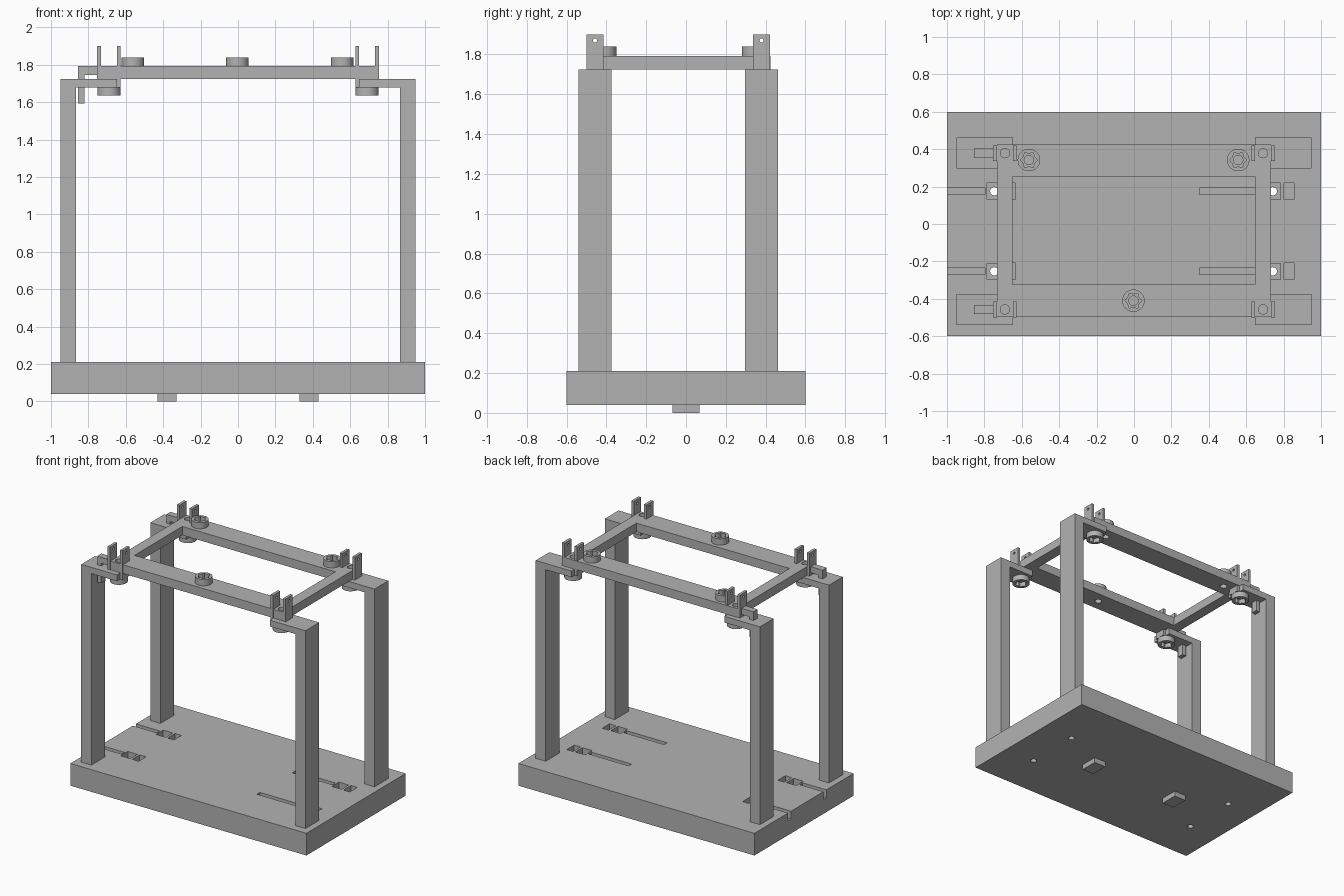
import bpy, bmesh, math

cube = bpy.data.objects.get("Cube")
if cube:
    bpy.data.objects.remove(cube, do_unlink=True)

GREY = (0.45, 0.45, 0.45, 1)
mat = bpy.data.materials.new("plain grey")
mat.use_nodes = True
mat.diffuse_color = GREY
mat.node_tree.nodes["Principled BSDF"].inputs["Base Color"].default_value = GREY


def finish(name, bm):
    bmesh.ops.recalc_face_normals(bm, faces=bm.faces)
    mesh = bpy.data.meshes.new(name)
    bm.to_mesh(mesh)
    bm.free()
    mesh.materials.append(mat)
    ob = bpy.data.objects.new(name, mesh)
    bpy.context.collection.objects.link(ob)
    return ob


def prism(name, points, vector):
    """Extrude a closed profile of 3D points along a vector."""
    bm = bmesh.new()
    face = bm.faces.new([bm.verts.new(p) for p in points])
    out = bmesh.ops.extrude_face_region(bm, geom=[face])
    verts = [g for g in out["geom"] if isinstance(g, bmesh.types.BMVert)]
    bmesh.ops.translate(bm, verts=verts, vec=vector)
    return finish(name, bm)


def box(name, x, y, z):
    pts = [(x[0], y[0], z[0]), (x[1], y[0], z[0]), (x[1], y[1], z[0]), (x[0], y[1], z[0])]
    return prism(name, pts, (0, 0, z[1] - z[0]))


def disc(name, x, y, z, radii, n=32):
    """Vertical prism; alternating radii give a star outline."""
    pts = []
    for i in range(n):
        a, r = math.tau * i / n, radii[i % len(radii)]
        pts.append((x + r * math.cos(a), y + r * math.sin(a), z[0]))
    return prism(name, pts, (0, 0, z[1] - z[0]))


def cut(ob, *cutters):
    bpy.context.view_layer.objects.active = ob
    for c in cutters:
        c.hide_render = True
        mod = ob.modifiers.new("cut", "BOOLEAN")
        mod.operation, mod.solver, mod.object = "DIFFERENCE", "EXACT", c
        bpy.ops.object.modifier_apply(modifier=mod.name)
        bpy.data.objects.remove(c, do_unlink=True)


def smooth(ob):
    bpy.ops.object.select_all(action="DESELECT")
    ob.select_set(True)
    bpy.context.view_layer.objects.active = ob
    bpy.ops.object.shade_smooth_by_angle(angle=math.radians(25))


# Heights of the main levels
BASE, ARM, SEAT, TOP = 0.21, 1.677, 1.725, 1.792
POST_Y = {"front": -0.457, "back": 0.379}
SIDES = {"left": 1, "right": -1}

# Base plate with cable grooves, pockets and bolt holes
base = box("base_plate", (-1, 1), (-0.6, 0.6), (0.04, BASE))
cut_z = (0.15, 0.3)
for y in (0.175, -0.253):
    for x in (-0.747, 0.742):
        groove_start = max(x - 0.392, -1.1)
        cut(base,
            box("groove", (groove_start, x - 0.05), (y - 0.018, y + 0.018), cut_z),
            box("nut_pocket", (x - 0.04, x + 0.042), (y - 0.043, y + 0.043), cut_z),
            box("end_pocket", (x + 0.06, x + 0.114), (y - 0.045, y + 0.045), cut_z),
            disc("bolt_hole", x, y, (0, 0.3), [0.022], 24))

# Locating pads under the base
for side, s in SIDES.items():
    box(side + "_pad", (s * 0.38 - 0.05, s * 0.38 + 0.05), (-0.068, 0.068), (0, 0.04))

# Top frame with a rectangular opening
frame = box("top_frame", (-0.733, 0.733), (-0.497, 0.425), (SEAT, TOP))
cut(frame, box("opening", (-0.65, 0.647), (-0.324, 0.255), (1.6, 1.9)))

# Corner posts, screw bosses, ears and levers
for end, y in POST_Y.items():
    for side, s in SIDES.items():
        tag = end + "_" + side
        x = s * 0.69
        profile = [(0.95, BASE), (0.95, SEAT), (0.648, SEAT), (0.648, ARM),
                   (0.865, ARM), (0.865, BASE)]
        post = prism(tag + "_post", [(s * px, y - 0.083, pz) for px, pz in profile],
                     (0, 0.166, 0))
        boss = disc(tag + "_boss", x, y, (1.635, ARM), [0.0625])
        cut(boss, disc("socket", x, y, (1.6, 1.668), [0.046, 0.034], 12))
        for part in (post, boss, frame):
            cut(part, disc("screw_hole", x, y, (1.6, 1.9), [0.025], 24))
        smooth(boss)

        # Pair of drilled upright ears
        for place, x0, x1 in (("inner", 0.627, 0.648), ("outer", 0.733, 0.754)):
            ear = box(tag + "_" + place + "_ear", sorted((s * x0, s * x1)),
                      (y - 0.043, y + 0.042), (ARM, 1.9))
            ring = [math.tau * i / 16 for i in range(16)]
            cut(ear, prism("pin_hole", [(s * 0.6, y + 0.01 * math.cos(a),
                                         1.87 + 0.01 * math.sin(a)) for a in ring],
                           (s * 0.2, 0, 0)))

    # Bent lever on one side only
    lever = [(-0.733, TOP), (-0.855, TOP), (-0.855, 1.592), (-0.822, 1.592),
             (-0.822, 1.745), (-0.733, 1.745)]
    prism(end + "_lever", [(px, y - 0.025, pz) for px, pz in lever], (0, 0.05, 0))

# Three star socket bosses on top of the frame
for name, x, y in (("back_right", -0.562, 0.342), ("back_left", 0.557, 0.342),
                   ("front_middle", -0.003, -0.41)):
    knob = disc(name + "_top_boss", x, y, (TOP, 1.84), [0.06])
    cut(knob, disc("socket", x, y, (1.80, 1.9), [0.046, 0.034], 12))
    for part in (knob, frame):
        cut(part, disc("screw_hole", x, y, (1.6, 1.95), [0.025], 24))
    smooth(knob)
